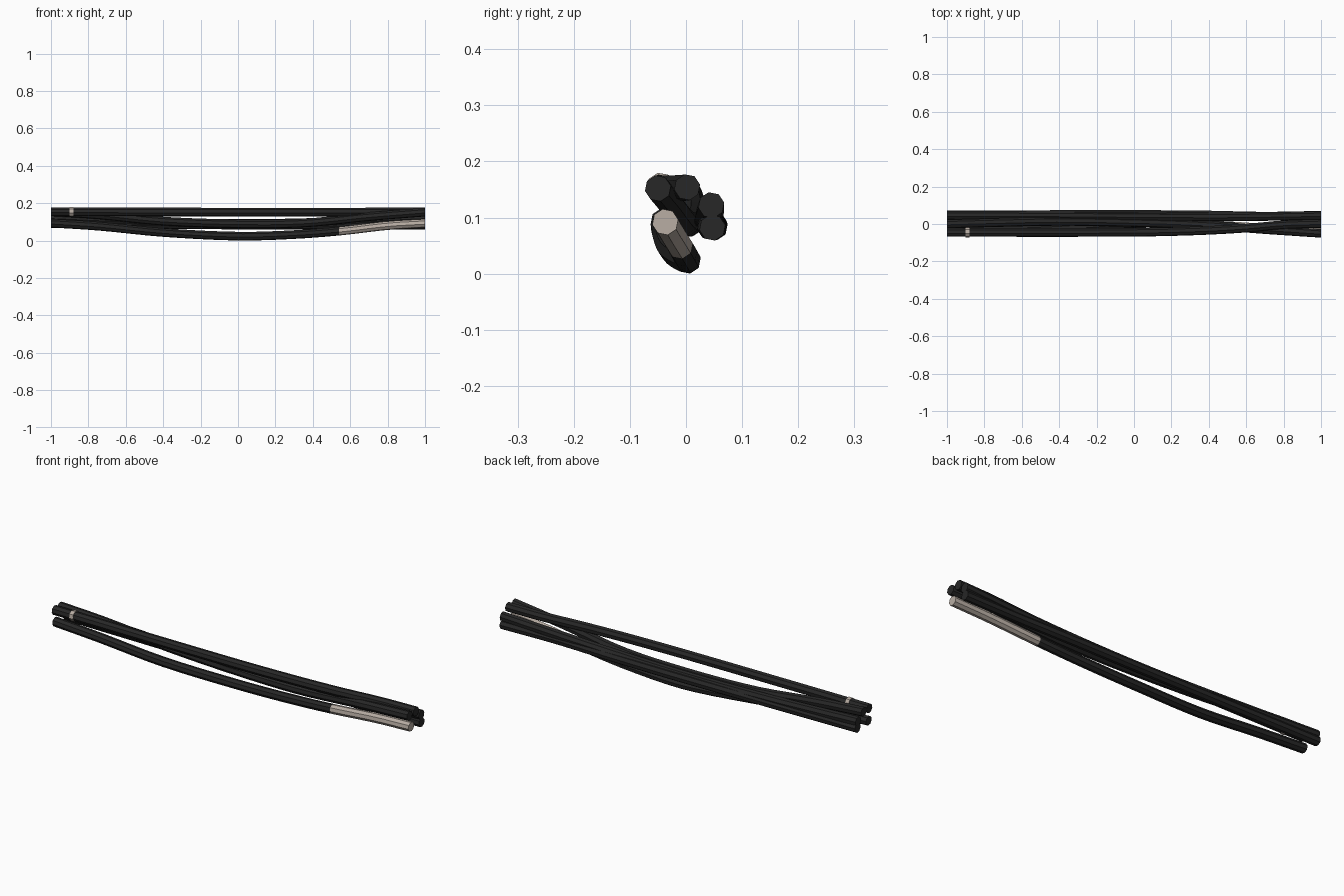
import bpy, bmesh, math

cube = bpy.data.objects.get("Cube")
if cube:
    bpy.data.objects.remove(cube, do_unlink=True)


def material(name, color, roughness):
    m = bpy.data.materials.new(name)
    m.use_nodes = True
    m.diffuse_color = (*color, 1)
    bsdf = m.node_tree.nodes["Principled BSDF"]
    bsdf.inputs["Base Color"].default_value = (*color, 1)
    bsdf.inputs["Roughness"].default_value = roughness
    return m


BLACK = material("black rubber", (0.02, 0.02, 0.02), 0.7)
BEIGE = material("beige sleeve", (0.48, 0.42, 0.37), 0.7)
SIDES = 8
RADIUS = 0.0235


def path_at(points, x):
    """Smooth (y, z) of a cable at x, from a few (x, y, z) guide points."""
    n = len(points)

    def slope(i, axis):
        a, b = points[max(i - 1, 0)], points[min(i + 1, n - 1)]
        return (b[axis] - a[axis]) / (b[0] - a[0])

    i = next(k for k in range(n - 1) if x <= points[k + 1][0] or k == n - 2)
    p, q = points[i], points[i + 1]
    h = q[0] - p[0]
    t = (x - p[0]) / h
    out = []
    for axis in (1, 2):
        out.append((2*t**3 - 3*t**2 + 1) * p[axis] + (t**3 - 2*t**2 + t) * h * slope(i, axis)
                   + (3*t**2 - 2*t**3) * q[axis] + (t**3 - t**2) * h * slope(i + 1, axis))
    return out


def tube(name, points, x0, x1, steps, radius, mat):
    """Capped eight-sided tube following a cable path between x0 and x1."""
    bm = bmesh.new()
    rings = []
    for s in range(steps + 1):
        x = x0 + (x1 - x0) * s / steps
        y, z = path_at(points, x)
        ring = []
        for k in range(SIDES):
            a = math.tau * (k + 0.25) / SIDES
            ring.append(bm.verts.new((x, y + radius * math.cos(a), z + radius * math.sin(a))))
        rings.append(ring)
    for r, s in zip(rings, rings[1:]):
        for k in range(SIDES):
            j = (k + 1) % SIDES
            bm.faces.new((r[k], r[j], s[j], s[k]))
    bm.faces.new(rings[0])
    bm.faces.new(rings[-1])
    bmesh.ops.recalc_face_normals(bm, faces=bm.faces)
    mesh = bpy.data.meshes.new(name)
    bm.to_mesh(mesh)
    bm.free()
    mesh.materials.append(mat)
    obj = bpy.data.objects.new(name, mesh)
    bpy.context.collection.objects.link(obj)
    return obj


# Guide points of each cable
upper = [(-1, -.045, .154), (0, -.044, .152), (.35, -.036, .152), (.6, -.022, .152),
         (.8, -.004, .153), (1, .002, .154)]
crossing = [(-1, .0, .154), (-.75, .007, .138), (-.4, .014, .104), (0, .008, .09),
            (.35, -.004, .094), (.7, -.03, .128), (1, -.05, .152)]
back_upper = [(-1, .045, .122), (-.5, .044, .101), (0, .04, .091), (.5, .038, .1), (1, .045, .122)]
back_lower = [(-1, .049, .09), (0, .051, .083), (.4, .048, .083), (.7, .042, .084), (1, .047, .082)]
bottom = [(-1, -.04, .093), (-.75, -.038, .077), (-.4, -.026, .043), (0, .002, .0235),
          (.3, -.001, .032), (.55, -.012, .051), (.8, -.03, .08), (1, -.037, .092)]

# Black cables
tube("upper_cable", upper, -1, 1, 24, RADIUS, BLACK)
tube("crossing_cable", crossing, -1, 1, 24, RADIUS, BLACK)
tube("back_upper_cable", back_upper, -1, 1, 24, RADIUS, BLACK)
tube("back_lower_cable", back_lower, -1, 1, 24, RADIUS, BLACK)
tube("bottom_cable", bottom, -1, .54, 18, RADIUS, BLACK)

# Beige end of the bottom cable and marker band on the upper cable
tube("bottom_cable_sleeve", bottom, .54, 1, 6, RADIUS, BEIGE)
tube("marker_band", upper, -.9, -.88, 1, RADIUS + .003, BEIGE)
